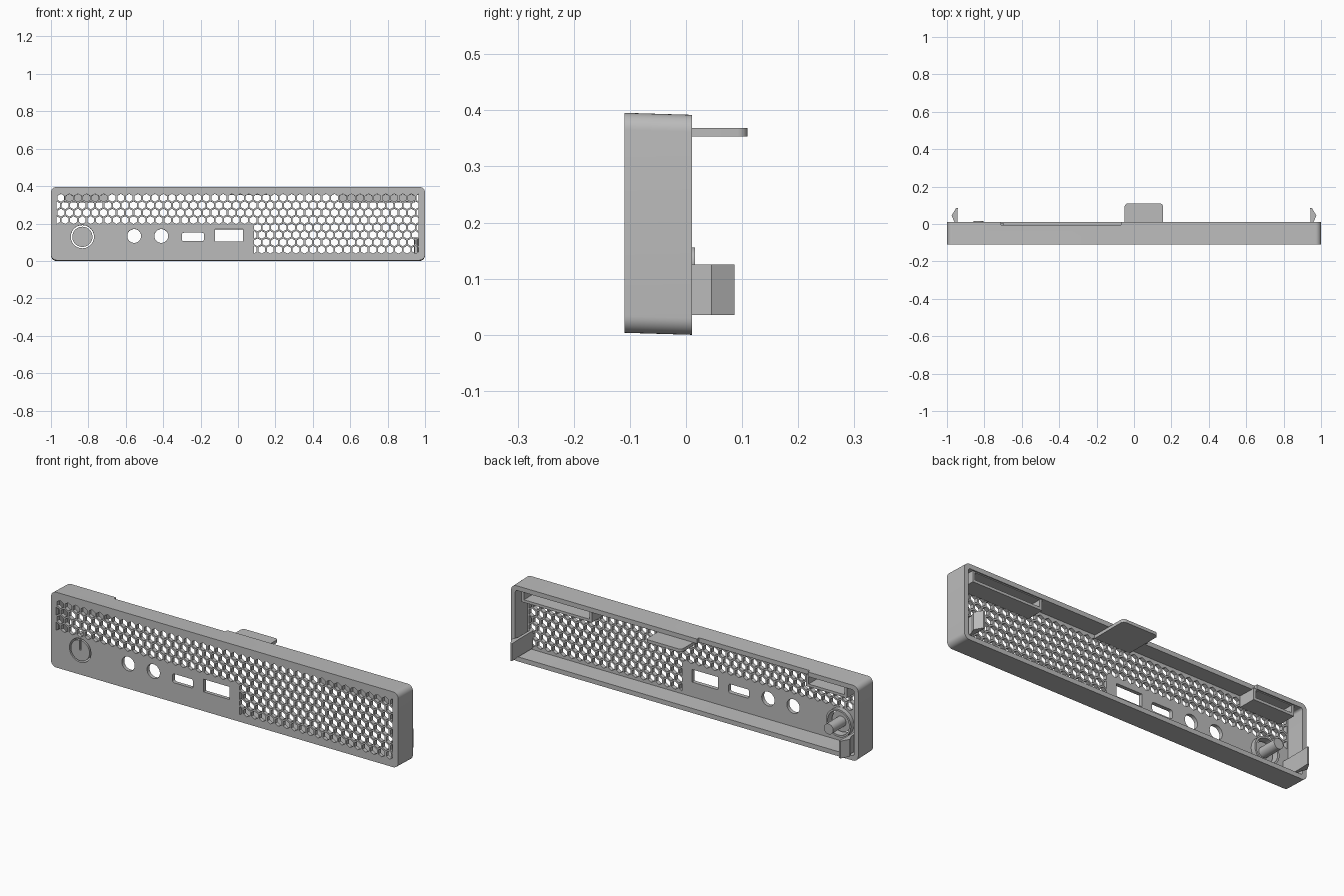
import bpy, bmesh
from math import sin, cos, pi, radians
from mathutils import Vector

if "Cube" in bpy.data.objects:
    bpy.data.objects.remove(bpy.data.objects["Cube"])

grey = bpy.data.materials.new("grey plastic")
grey.use_nodes = True
GREY = (0.5, 0.5, 0.5, 1)
grey.diffuse_color = GREY
grey.node_tree.nodes["Principled BSDF"].inputs["Base Color"].default_value = GREY


# ---- helpers -------------------------------------------------------------
def rounded(x0, x1, z0, z1, r, n=8):
    """Outline of a rounded rectangle."""
    pts = []
    for q, (cx, cz) in enumerate([(x1 - r, z1 - r), (x0 + r, z1 - r),
                                  (x0 + r, z0 + r), (x1 - r, z0 + r)]):
        for i in range(n + 1):
            a = (q + i / n) * pi / 2
            pts.append((cx + r * cos(a), cz + r * sin(a)))
    return pts


def rect(x0, x1, z0, z1):
    return [(x0, z0), (x1, z0), (x1, z1), (x0, z1)]


def ring(cx, cz, r, n=40, start=0.0):
    return [(cx + r * cos(start + 2 * pi * i / n), cz + r * sin(start + 2 * pi * i / n))
            for i in range(n)]


def add_prism(bm, pts, a, b, axis="y"):
    """Extrude an outline from a to b, along y (xz outline) or z (xy outline)."""
    place = (lambda p, t: (p[0], t, p[1])) if axis == "y" else (lambda p, t: (p[0], p[1], t))
    lo = [bm.verts.new(place(p, a)) for p in pts]
    hi = [bm.verts.new(place(p, b)) for p in pts]
    bm.faces.new(lo)
    bm.faces.new(hi[::-1])
    for i in range(len(pts)):
        j = (i + 1) % len(pts)
        bm.faces.new((lo[j], lo[i], hi[i], hi[j]))


def build(name, prisms):
    bm = bmesh.new()
    for p in prisms:
        add_prism(bm, *p)
    bmesh.ops.recalc_face_normals(bm, faces=bm.faces)
    me = bpy.data.meshes.new(name)
    bm.to_mesh(me)
    bm.free()
    me.materials.append(grey)
    ob = bpy.data.objects.new(name, me)
    bpy.context.collection.objects.link(ob)
    return ob


def cut(ob, prisms):
    """Subtract a set of separate prisms from an object."""
    cutter = build("cutter", prisms)
    cutter.hide_render = True
    mod = ob.modifiers.new("cut", "BOOLEAN")
    mod.operation, mod.solver, mod.object = "DIFFERENCE", "EXACT", cutter
    bpy.context.view_layer.objects.active = ob
    bpy.ops.object.modifier_apply(modifier=mod.name)
    bpy.data.objects.remove(cutter)


def smooth(ob):
    bpy.ops.object.select_all(action="DESELECT")
    ob.select_set(True)
    bpy.context.view_layer.objects.active = ob
    bpy.ops.object.shade_smooth_by_angle(angle=radians(30))


# ---- main dimensions -----------------------------------------------------
FRONT, PANEL, BACK = -0.11, -0.09, 0.011
TOP, WALL = 0.392, 0.024
BX, BZ = -0.832, 0.126          # power button centre

# ---- bezel: hollow tray with rounded corners -----------------------------
bezel = build("bezel", [(rounded(-1, 1, 0, TOP, 0.03), FRONT, BACK)])
cut(bezel, [(rounded(WALL - 1, 1 - WALL, WALL, TOP - WALL, 0.012), PANEL, 0.1)])
# shallow notch in the rear edge of the top wall
cut(bezel, [(rect(-0.71, -0.07, 0.34, 0.45), -0.006, 0.1)])

# ---- honeycomb vents -----------------------------------------------------
PITCH, HEX = 0.0457, 0.0212
holes = []
for row in range(8):
    left = -0.97 if row < 4 else 0.085
    right = 0.966
    z = 0.334 - row * PITCH * 0.866
    first = -0.947 if row % 2 == 0 else -0.97
    for k in range(43):
        x = first + k * PITCH
        if not left - 0.01 < x < right + 0.01:
            continue
        pts = []
        for px, pz in ring(x, z, HEX, 6, pi / 6):
            p = (round(min(max(px, left), right), 5), pz)
            if not pts or (Vector(p) - Vector(pts[-1])).length > 0.001:
                pts.append(p)
        holes.append((pts, FRONT - 0.05, PANEL + 0.02))

# ---- connector openings and button hole ----------------------------------
ports = [ring(BX, BZ, 0.062), ring(-0.555, 0.13, 0.037), ring(-0.41, 0.13, 0.037),
         rounded(-0.3, -0.182, 0.102, 0.148, 0.01), rect(-0.122, 0.028, 0.1, 0.166)]
holes += [(p, FRONT - 0.05, PANEL + 0.02) for p in ports]
cut(bezel, holes)

# top and bottom slope down slightly toward the back
for v in bezel.data.vertices:
    v.co.z += 0.03 * (BACK - v.co.y)
smooth(bezel)

# ---- power button: disc, groove, stem ------------------------------------
button = build("power_button", [(ring(BX, BZ + 0.003, 0.054), FRONT, PANEL)])
cut(button, [(rect(BX - 0.005, BX + 0.005, BZ + 0.005, BZ + 0.08), FRONT - 0.01, FRONT + 0.008)])
smooth(button)
smooth(build("button_stem", [(ring(BX, BZ + 0.003, 0.027, 32), PANEL - 0.002, 0.016)]))

# collar guiding the button behind the panel
collar = build("button_collar", [(ring(BX, BZ + 0.003, 0.072), PANEL - 0.001, PANEL + 0.025)])
cut(collar, [(ring(BX, BZ + 0.003, 0.062), FRONT, 0)])
smooth(collar)

# ---- hinge pockets under the top wall ------------------------------------
for name, x0, x1 in (("left_pocket", 0.54, 0.945), ("right_pocket", -0.93, -0.695)):
    pocket = build(name, [(rect(x0, x1, 0.312, 0.373), PANEL - 0.001, 0.004)])
    cut(pocket, [(rect(x0 + 0.014, x1 - 0.014, 0.326, 0.364), PANEL + 0.015, 0.1)])

# ---- top tab with rounded rear corners -----------------------------------
tab = [(-0.05, PANEL - 0.001), (0.155, PANEL - 0.001)]
tab += rounded(-0.05, 0.155, 0, 0.11, 0.018)[:18]
smooth(build("top_tab", [(tab, 0.353, 0.369, "z")]))

# ---- barbed side clips ---------------------------------------------------
for name, s in (("left_clip", 1), ("right_clip", -1)):
    profile = [(0.945, PANEL - 0.001), (0.961, PANEL - 0.001), (0.961, 0.012),
               (0.975, 0.045), (0.951, 0.086), (0.942, 0.086), (0.945, 0.03)]
    build(name, [([(s * x, y) for x, y in profile], 0.035, 0.125, "z")])
